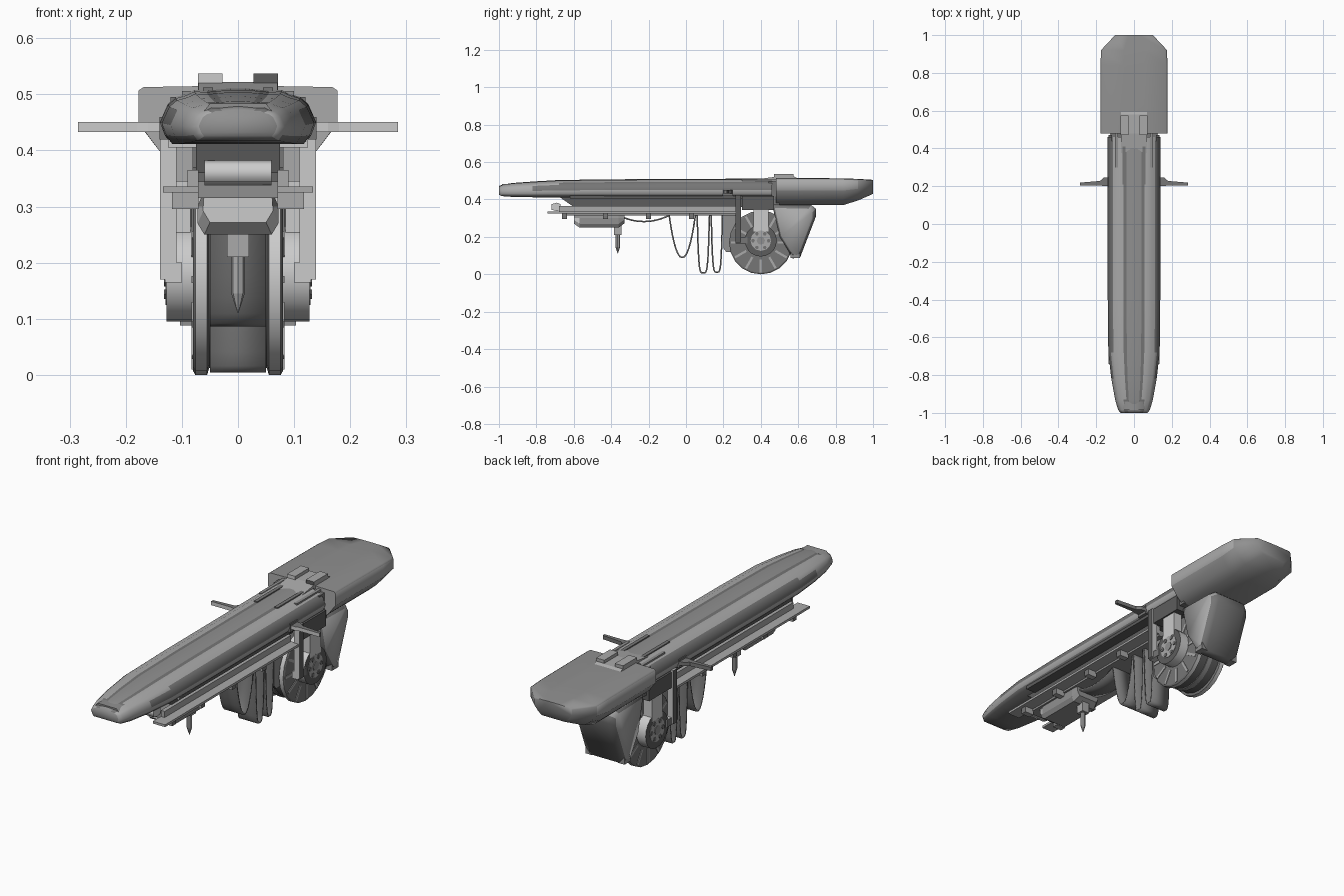
import bpy, bmesh, math
from mathutils import Vector

if "Cube" in bpy.data.objects:
    bpy.data.objects.remove(bpy.data.objects["Cube"])


def make(name, verts, faces, smooth=0):
    me = bpy.data.meshes.new(name)
    me.from_pydata([Vector(v) for v in verts], [], faces)
    bm = bmesh.new()
    bm.from_mesh(me)
    bmesh.ops.recalc_face_normals(bm, faces=bm.faces)
    bm.to_mesh(me)
    bm.free()
    ob = bpy.data.objects.new(name, me)
    bpy.context.collection.objects.link(ob)
    if smooth:
        bpy.ops.object.select_all(action='DESELECT')
        ob.select_set(True)
        bpy.context.view_layer.objects.active = ob
        bpy.ops.object.shade_smooth_by_angle(angle=math.radians(smooth))
    return ob


def loft(name, rings, smooth=0):
    n, verts = len(rings[0]), [v for r in rings for v in r]
    faces = [tuple(range(n)), tuple(range(len(verts) - n, len(verts)))]
    for k in range(len(rings) - 1):
        for i in range(n):
            j = (i + 1) % n
            faces.append((k*n + i, k*n + j, (k+1)*n + j, (k+1)*n + i))
    return make(name, verts, faces, smooth)


def prism(name, x0, x1, yz, smooth=0):
    return loft(name, [[(x, y, z) for y, z in yz] for x in (x0, x1)], smooth)


def box(name, x0, x1, y0, y1, z0, z1, smooth=0):
    return prism(name, x0, x1, [(y0, z0), (y1, z0), (y1, z1), (y0, z1)], smooth)


def circle(y, z, r, n):
    return [(y + r*math.cos(2*math.pi*i/n), z + r*math.sin(2*math.pi*i/n)) for i in range(n)]


def mirrored(ob):
    ob.modifiers.new('mirror', 'MIRROR')
    return ob


def sym(half, y):
    # half section runs bottom to top on +x
    return [(x, y, z) for x, z in half] + [(-x, y, z) for x, z in reversed(half)]


def grey(name, v):
    m = bpy.data.materials.new(name)
    m.diffuse_color = (v, v, v, 1)
    m.use_nodes = True
    m.node_tree.nodes["Principled BSDF"].inputs["Base Color"].default_value = m.diffuse_color
    return m


BLACK, DARK, MID, SOFT, PALE = [grey(n + '_grey', v) for n, v in
                                [('black', .11), ('dark', .18), ('mid', .28), ('soft', .4), ('pale', .6)]]


def paint(ob, mat, other=None, test=None):
    # other goes on the faces that pass the test
    ob.data.materials.append(mat)
    if other:
        ob.data.materials.append(other)
        for f in ob.data.polygons:
            f.material_index = int(test(f))
    return ob


def flank(f):
    return abs(f.normal.x) > .8


# Long top hull: (y, half width, bottom, top), with lengthwise flutes in two greys
SECTION = [(.86, 0), (.94, .16), (1, .4), (.9, .72), (.8, .84), (.66, .9), (.56, .97), (.4, .96), (.28, .975), (.1, 1)]
hull = []
for y, w, z0, z1 in [(-1, .07, .425, .472), (-.985, .084, .418, .478), (-.93, .1, .414, .488),
                     (-.82, .12, .412, .496), (-.68, .136, .412, .504), (-.4, .139, .412, .508), (.46, .139, .412, .511)]:
    hull.append(sym([(u*w, z0 + v*(z1 - z0)) for u, v in SECTION], y))
hull = paint(loft('top_hull', hull, 80), DARK, SOFT, lambda f: f.normal.z > -.5 and (
    .052 < abs(f.center.x) < .115 or (f.center.z < .445 and abs(f.normal.x) > .5)))
hull.data.materials.append(MID)
for f in hull.data.polygons:
    if f.normal.z > .5 and abs(f.center.x) < .03 or f.normal.y < -.9:
        f.material_index = 2
paint(loft('nose_collar', [sym([(.055, .44), (.072, .455), (.05, .484)], y) for y in (-.985, -.94)], 80), MID)

# Top strips near the rear
paint(mirrored(box('inner_top_strip', .045, .062, .21, .49, .49, .512)), DARK)
paint(mirrored(box('outer_top_strip', .085, .1, .3, .49, .49, .506)), MID)

# Keel under the hull
paint(prism('keel', -.075, .075, [(-.6, .36), (.47, .36), (.47, .43), (-.7, .43)]), BLACK, PALE, lambda f: f.normal.y < -.3)
paint(box('keel_cap', -.125, .125, -.62, .46, .405, .425), BLACK, PALE, lambda f: f.normal.y < -.5)

# Accessory rails with hanging feet
paint(mirrored(box('side_rail', .07, .134, -.74, .27, .325, .336)), SOFT)
paint(mirrored(box('rail_rib', .07, .09, -.68, .27, .336, .365)), SOFT)
paint(box('rail_floor', -.075, .075, -.66, .27, .315, .345), MID)
for i, y in enumerate((-.65, -.43, -.2, .03)):
    paint(mirrored(box(f'rail_foot_{i}', .07, .118, y - .014, y + .014, .296, .326)), SOFT, DARK, flank)
paint(prism('rail_end_knob', -.06, .06, [(-.72, .345), (-.69, .338), (-.67, .345), (-.67, .375), (-.69, .383), (-.72, .375)], 80), PALE)

# Front pod below the rail, with spike
paint(loft('front_pod', [sym([(a, b), (c, b + .02), (c, .3), (.06, .33)], y) for y, a, c, b in
                         [(-.6, .05, .062, .272), (-.57, .06, .072, .25), (-.36, .06, .072, .25), (-.33, .05, .062, .272)]]),
      PALE, MID, lambda f: f.normal.y > -.3)
paint(box('spike_mount', -.02, .02, -.385, -.345, .21, .26), SOFT)
paint(loft('spike', [[(r*math.cos(a*math.pi/4), -.365 + r*math.sin(a*math.pi/4), z) for a in range(8)]
                     for r, z in [(.012, .25), (.012, .145), (.0008, .11)]]), SOFT)

# Hanging ribbon loops
path = []
for y0, y1, zb, p in [(-.36, -.09, .282, 2), (-.09, .05, .09, 2.2), (.06, .125, .008, 5), (.135, .195, .012, 5)]:
    for i in range(19):
        t = -math.cos(math.pi*i/18)
        path.append(((y0 + y1)/2 + t*(y1 - y0)/2, .315 - (.315 - zb)*(1 - abs(t)**p)))
verts = [(x, y, z) for y, z in path for x in (-.05, .05)]
ribbon = paint(make('hanging_ribbon', verts, [(2*i, 2*i+1, 2*i+3, 2*i+2) for i in range(len(path)-1)], 60), DARK)
sol = ribbon.modifiers.new('thickness', 'SOLIDIFY')
sol.thickness, sol.offset = .008, 0

# Tapered side handles
paint(mirrored(loft('side_handle', [[(x, y0, .433), (x, y1, .433), (x, y1, .451), (x, y0, .451)] for x, y0, y1 in
                                    [(.12, .2, .25), (.16, .2, .245), (.18, .205, .228), (.285, .205, .219)]])),
      DARK, PALE, lambda f: f.normal.y < -.5)
paint(mirrored(box('handle_mount', .12, .14, .195, .25, .42, .46)), DARK)

# Rear head, square-shouldered with a sloped underside
rear = []
for y, w, z0, z1 in [(.48, .177, .37, .513), (.6, .177, .37, .513), (.84, .177, .37, .511), (.92, .175, .395, .508), (1, .1, .43, .503)]:
    h = z1 - z0
    rear.append(sym([(w*.6, z0), (w*.8, z0 + .22*h), (w, z0 + .55*h), (w, z1 - .006), (w*.95, z1), (w*.3, z1 + .002)], y))
paint(loft('rear_head', rear, 75), MID, SOFT, lambda f: flank(f) or f.normal.y < -.5)
paint(box('rear_neck', -.12, .12, .44, .5, .37, .495), DARK)
for side, s, mat in (('left', -1, PALE), ('right', 1, BLACK)):
    paint(box('sight_block_' + side, s*.028, s*.071, .47, .575, .5, .537), mat, SOFT, lambda f: f.normal.y > -.5)
paint(prism('sight_ramp', -.07, .07, [(.36, .505), (.48, .522), (.58, .522), (.6, .51)]), SOFT)

# Drum wheel
CY, CZ = .4, .17
paint(prism('drum_core', -.052, .052, circle(CY, CZ, .158, 24), 40), BLACK)
ring = []
for x, r in [(.052, .08), (.052, .16), (.055, .17), (.076, .17), (.08, .163), (.08, .085)]:
    ring.append([(x, y, z) for y, z in circle(CY, CZ, r, 20)])
paint(mirrored(loft('drum_rim', ring, 30)), PALE, DARK, flank)
for i in range(12):
    a = 2*math.pi*i/12
    c, s = math.cos(a), math.sin(a)
    seg = [(CY + r*c - t*s, CZ + r*s + t*c) for r, t in [(.09, -.006), (.16, -.006), (.16, .006), (.09, .006)]]
    paint(mirrored(prism(f'rim_rib_{i}', .07, .083, seg)), SOFT)
paint(prism('drum_band', -.012, .012, circle(CY, CZ, .162, 24), 40), MID)
paint(mirrored(prism('hub', .08, .127, circle(CY, CZ + .01, .085, 20), 40)), PALE, BLACK, flank)
paint(mirrored(prism('hub_boss', .12, .129, circle(CY, CZ + .01, .055, 12), 20)), SOFT)
paint(mirrored(prism('hub_axle', .12, .132, circle(CY, CZ + .01, .022, 8))), MID)
for i, (y, z) in enumerate(circle(CY, CZ + .01, .042, 6)):
    paint(mirrored(prism(f'hub_bolt_{i}', .12, .132, circle(y, z, .01, 6))), DARK)

# Drum hanger arms and frame
paint(mirrored(box('hanger_arm', .085, .128, .36, .44, .23, .38)), PALE)
paint(mirrored(box('hanger_top', .08, .135, .3, .47, .345, .42)), BLACK, SOFT, lambda f: f.normal.y < -.5)
paint(mirrored(box('frame_post', .11, .139, .265, .295, .17, .425)), PALE, BLACK, flank)
paint(mirrored(box('frame_foot', .1, .13, .265, .33, .165, .2)), PALE, DARK, flank)

# Guards ahead of and behind the drum
paint(prism('front_guard', -.05, .05, [(.2, .33), (.2, .14), (.215, .12), (.27, .12), (.28, .33)]), BLACK, MID, flank)
guard = [(.46, .375), (.67, .37), (.695, .35), (.695, .31), (.61, .09), (.57, .085), (.5, .2)]
rings = [[(x, .565 + (y - .565)*k, .23 + (z - .23)*k) for y, z in guard]
         for x, k in [(-.105, .86), (-.075, 1), (.075, 1), (.105, .86)]]
paint(loft('rear_guard', rings, 80), DARK, SOFT, lambda f: abs(f.normal.x) > .6)
paint(mirrored(box('guard_toe', .07, .103, .56, .61, .088, .12)), MID)
